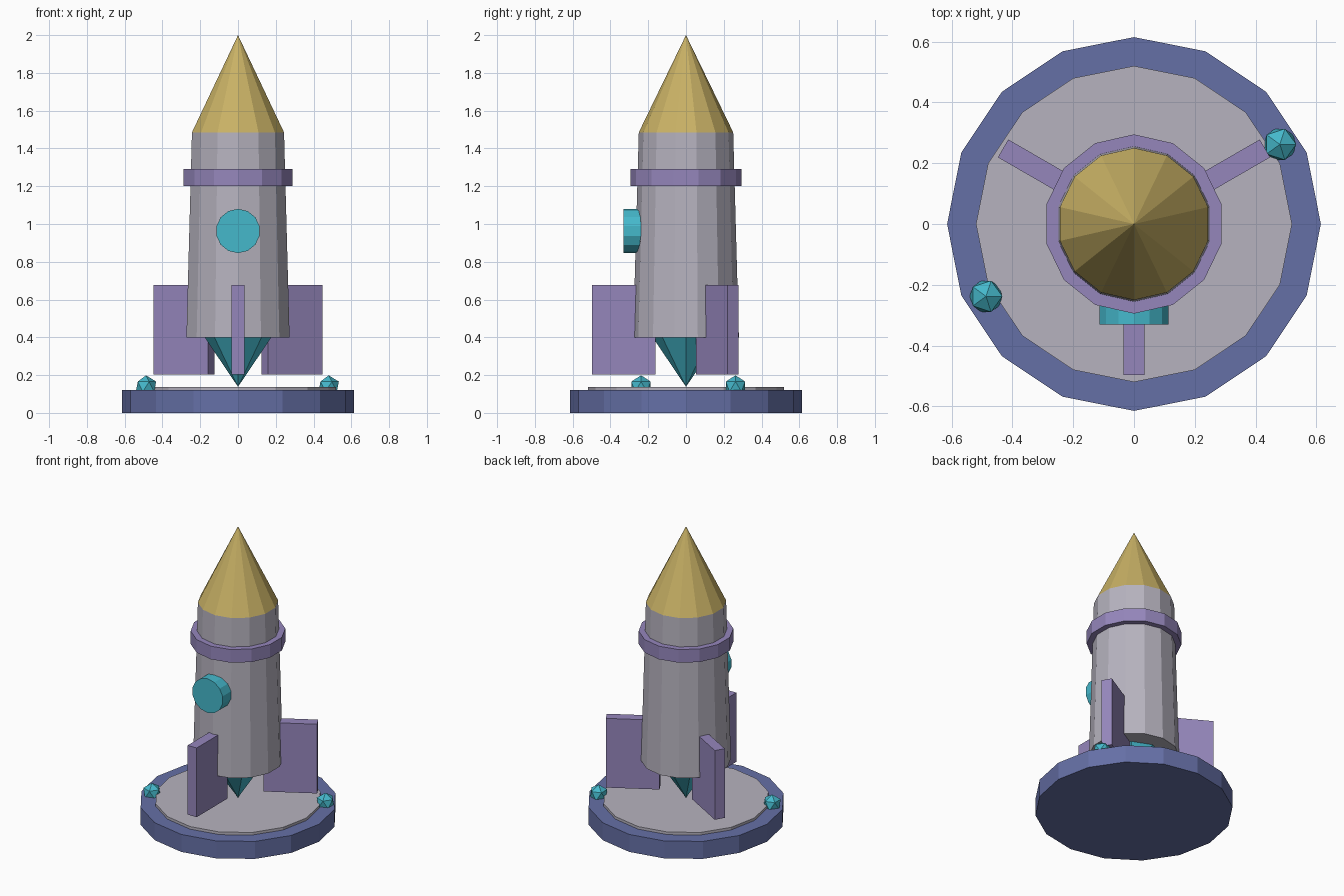
import bpy
import math

cube = bpy.data.objects.get("Cube")
if cube:
    bpy.data.objects.remove(cube, do_unlink=True)


def material(name, rgb):
    m = bpy.data.materials.new(name)
    m.use_nodes = True
    m.diffuse_color = (*rgb, 1)
    m.node_tree.nodes["Principled BSDF"].inputs["Base Color"].default_value = (*rgb, 1)
    return m


grey = material("pale_grey", (0.47, 0.45, 0.52))
blue = material("slate_blue", (0.13, 0.16, 0.38))
purple = material("dusty_purple", (0.30, 0.24, 0.50))
gold = material("gold", (0.58, 0.44, 0.13))
teal = material("teal", (0.06, 0.48, 0.60))


def finish(name, mat):
    ob = bpy.context.object
    ob.name = name
    ob.data.materials.append(mat)
    return ob


def drum(name, mat, r_low, r_high, z_low, z_high, sides=16):
    bpy.ops.mesh.primitive_cone_add(vertices=sides, radius1=r_low, radius2=r_high,
                                    depth=z_high - z_low,
                                    location=(0, 0, (z_low + z_high) / 2))
    return finish(name, mat)


# Launch pad
drum("pad_base", blue, 0.615, 0.615, 0, 0.12)
drum("pad_top", grey, 0.52, 0.52, 0.11, 0.138)

# Rocket
drum("body", grey, 0.28, 0.25, 0.4, 1.485, 14)
drum("nose_cone", gold, 0.25, 0, 1.485, 2.0, 14)
drum("collar", purple, 0.295, 0.295, 1.2, 1.29, 14)
drum("engine_nozzle", teal, 0, 0.19, 0.138, 0.42, 8)

# Porthole on the front
bpy.ops.mesh.primitive_cylinder_add(vertices=14, radius=0.117, depth=0.1,
                                    location=(0, -0.28, 0.963),
                                    rotation=(math.pi / 2, 0, 0))
finish("porthole", teal)

# Three fins
for i, side in enumerate(("front", "left", "right")):
    a = math.radians(-90 + 120 * i)
    bpy.ops.mesh.primitive_cube_add(size=1, rotation=(0, 0, a),
                                    location=(0.33 * math.cos(a), 0.33 * math.sin(a), 0.44))
    bpy.context.object.scale = (0.335, 0.068, 0.475)
    finish("fin_" + side, purple)

# Beacon lights on the pad rim
for side, x, y in (("left", 0.48, 0.262), ("right", -0.487, -0.238)):
    bpy.ops.mesh.primitive_ico_sphere_add(subdivisions=1, radius=0.06, location=(x, y, 0.139))
    finish("beacon_" + side, teal)
